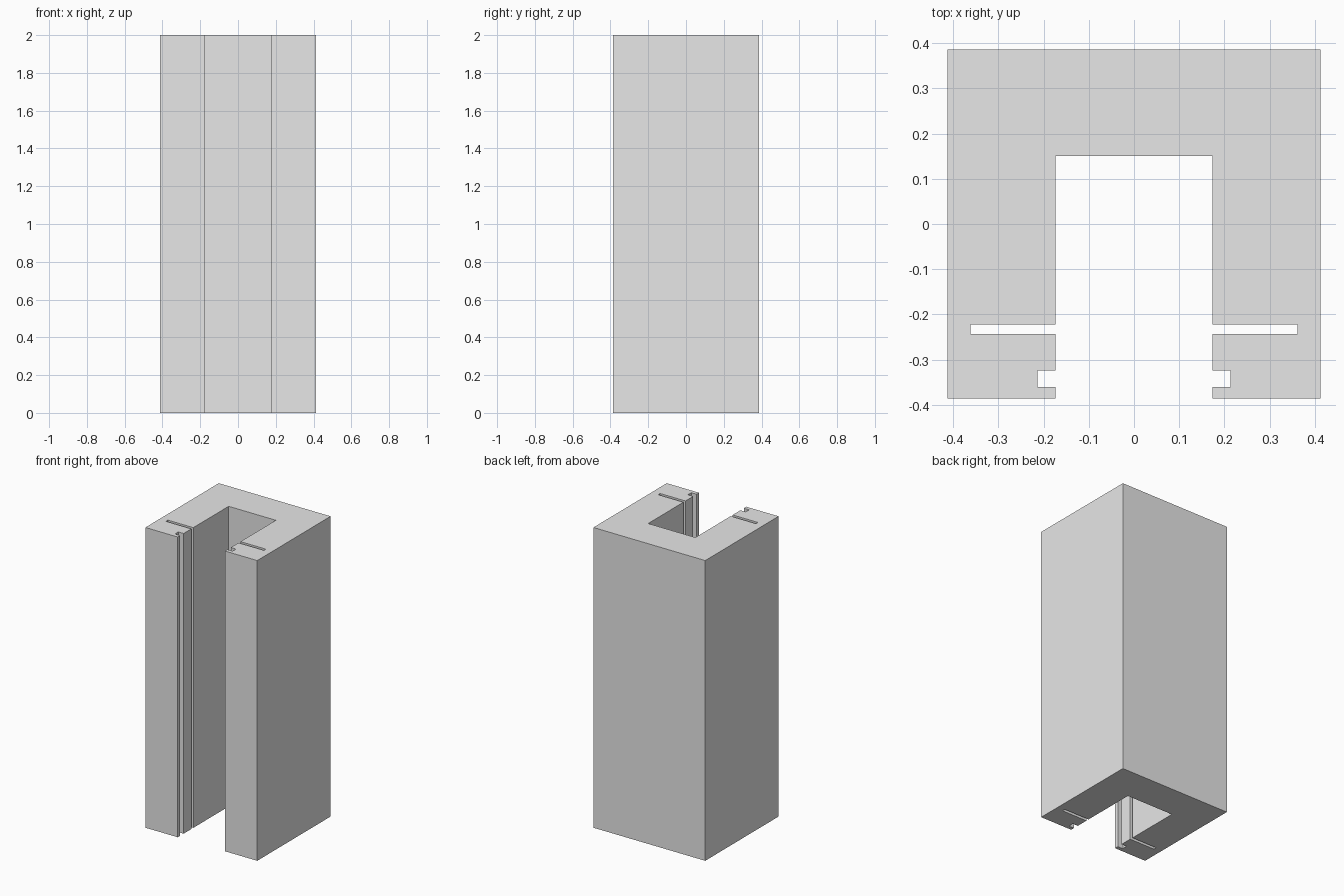
import bpy
import bmesh

cube = bpy.data.objects.get("Cube")
if cube:
    bpy.data.objects.remove(cube, do_unlink=True)

HEIGHT = 2.0

# Plain grey material
grey = bpy.data.materials.new("light grey")
grey.use_nodes = True
colour = (0.8, 0.8, 0.8, 1.0)
grey.diffuse_color = colour
grey.node_tree.nodes["Principled BSDF"].inputs["Base Color"].default_value = colour

# Left half of the channel section, from the inner back corner to the outer back corner
half = [
    (0.174, 0.15),
    (0.174, -0.222), (0.361, -0.222), (0.361, -0.243), (0.174, -0.243),  # deep thin slot
    (0.174, -0.324), (0.213, -0.324), (0.213, -0.36), (0.174, -0.36),    # shallow front groove
    (0.174, -0.386), (0.412, -0.386), (0.412, 0.386),
]
outline = half + [(-x, y) for x, y in reversed(half)]

# Slotted channel: section extruded upwards
bm = bmesh.new()
base = bm.faces.new([bm.verts.new((x, y, 0)) for x, y in outline])
result = bmesh.ops.extrude_face_region(bm, geom=[base], use_keep_orig=True)
top_verts = [g for g in result["geom"] if isinstance(g, bmesh.types.BMVert)]
bmesh.ops.translate(bm, verts=top_verts, vec=(0, 0, HEIGHT))
bmesh.ops.recalc_face_normals(bm, faces=bm.faces)

mesh = bpy.data.meshes.new("slotted_channel")
bm.to_mesh(mesh)
bm.free()
mesh.materials.append(grey)
channel = bpy.data.objects.new("slotted_channel", mesh)
bpy.context.collection.objects.link(channel)
